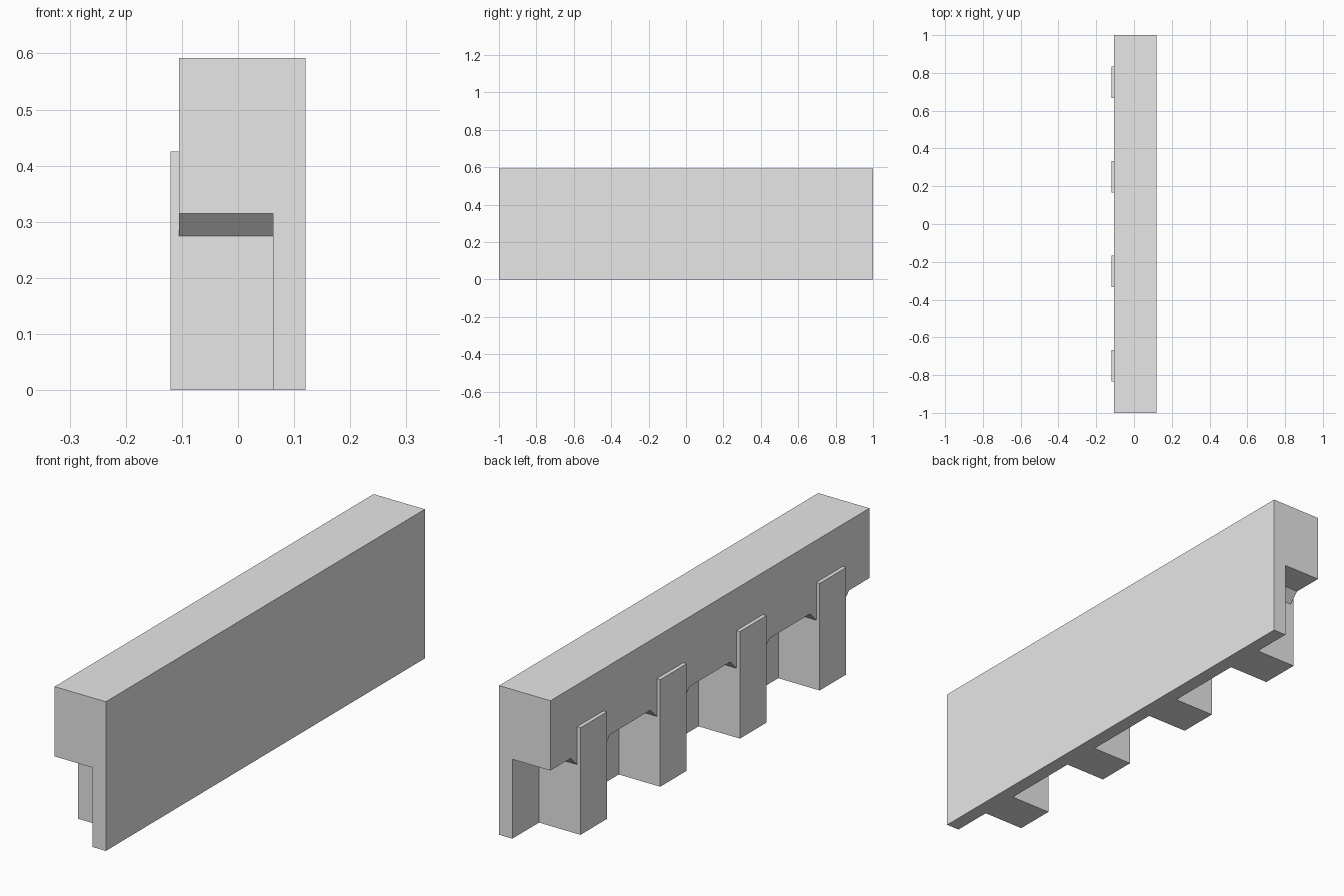
import bpy
import bmesh
from mathutils import Vector

cube = bpy.data.objects.get("Cube")
if cube:
    bpy.data.objects.remove(cube, do_unlink=True)

# Single plain grey
grey = bpy.data.materials.new("plain_grey")
grey.use_nodes = True
colour = (0.8, 0.8, 0.8, 1)
grey.diffuse_color = colour
grey.node_tree.nodes["Principled BSDF"].inputs["Base Color"].default_value = colour

# Key sizes
RIGHT, LEFT = -0.105, 0.12      # upper beam sides
PANEL = 0.062                   # inner face of the thin panel
TOP, LEDGE = 0.592, 0.315       # beam top and underside
TONGUE_OUT, TONGUE_TOP = -0.12, 0.425
HALF, HAUNCH = 0.083, 0.04      # tongue half width and haunch size


def prism(name, points, offset):
    """Extrude a closed polygon along an offset vector."""
    bm = bmesh.new()
    face = bm.faces.new([bm.verts.new(p) for p in points])
    result = bmesh.ops.extrude_face_region(bm, geom=[face])
    moved = [g for g in result["geom"] if isinstance(g, bmesh.types.BMVert)]
    bmesh.ops.translate(bm, verts=moved, vec=Vector(offset))
    bmesh.ops.recalc_face_normals(bm, faces=bm.faces)
    mesh = bpy.data.meshes.new(name)
    bm.to_mesh(mesh)
    bm.free()
    mesh.materials.append(grey)
    obj = bpy.data.objects.new(name, mesh)
    bpy.context.collection.objects.link(obj)
    return obj


# Wall: L-shaped section, thick beam above a thin panel
section = [(LEFT, 0), (LEFT, TOP), (RIGHT, TOP), (RIGHT, LEDGE),
           (PANEL, LEDGE), (PANEL, 0)]
prism("wall", [(x, -1, z) for x, z in section], (0, 2, 0))

for i in range(4):
    y = -0.75 + 0.5 * i
    # Tongue: upright block that laps over the beam face
    foot = [(TONGUE_OUT, y - HALF, 0), (PANEL, y - HALF, 0),
            (PANEL, y + HALF, 0), (TONGUE_OUT, y + HALF, 0)]
    prism(f"tongue_{i + 1}", foot, (0, 0, TONGUE_TOP))

    # Haunches: sloped fillets under the beam on both sides of the tongue
    for side, label in ((-1, "front"), (1, "back")):
        inner = y + side * HALF
        triangle = [(RIGHT, inner, LEDGE), (RIGHT, inner, LEDGE - HAUNCH),
                    (RIGHT, inner + side * HAUNCH, LEDGE)]
        prism(f"{label}_haunch_{i + 1}", triangle, (PANEL - RIGHT, 0, 0))
